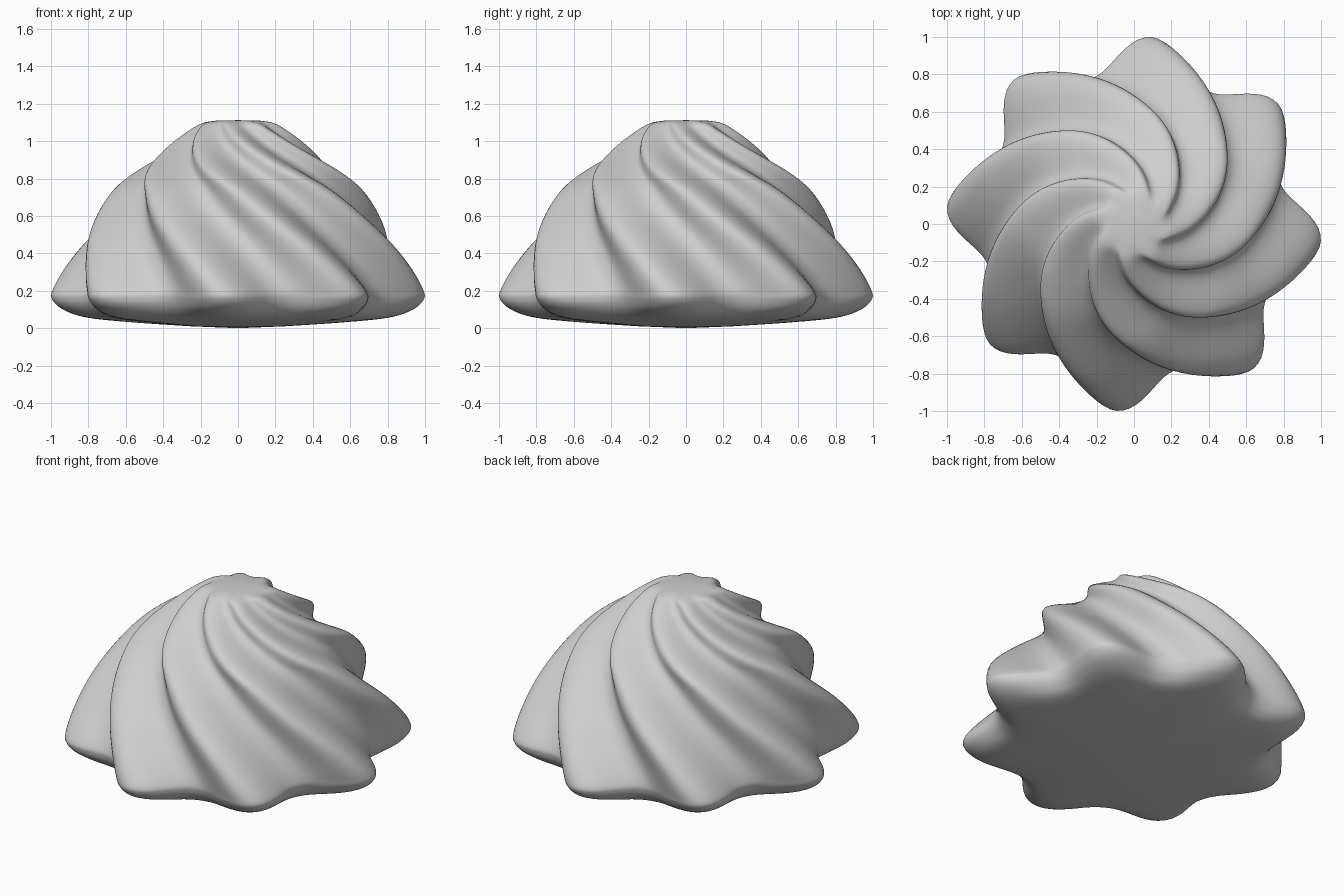
import bpy
import bmesh
from math import cos, sin, radians, pi

SIDES, STEPS, LOBES = 192, 8, 8

# remove the default cube
cube = bpy.data.objects.get("Cube")
if cube:
    bpy.data.objects.remove(cube, do_unlink=True)

# ridge profile from the base to the crown: radius, height, twist in degrees, groove depth
PROFILE = [
    (0.25, 0.01, 40, 0.0),
    (0.55, 0.03, 40, 0.05),
    (0.80, 0.055, 40, 0.12),
    (0.93, 0.095, 40, 0.17),
    (0.995, 0.15, 40, 0.19),
    (0.995, 0.21, 38.5, 0.19),
    (0.93, 0.35, 31, 0.19),
    (0.835, 0.51, 20, 0.19),
    (0.69, 0.71, 3, 0.19),
    (0.58, 0.82, -11, 0.20),
    (0.42, 0.94, -30, 0.21),
    (0.28, 1.045, -49, 0.20),
    (0.20, 1.095, -60, 0.15),
    (0.12, 1.11, -70, 0.05),
]


def spline(points, steps):
    """Smooth curve through all the points."""
    pts = [points[0]] + points + [points[-1]]
    out = []
    for a, b, c, d in zip(pts, pts[1:], pts[2:], pts[3:]):
        for i in range(steps):
            t = i / steps
            out.append([q + t / 2 * (r - p + t * (2 * p - 5 * q + 4 * r - s
                        + t * (3 * (q - r) + s - p)))
                        for p, q, r, s in zip(a, b, c, d)])
    return out + [list(points[-1])]


def star_ring(bm, radius, height, twist, depth):
    """One star-shaped section with narrow ridges and broad grooves."""
    ring = []
    for i in range(SIDES):
        a = 2 * pi * i / SIDES
        ridge = ((1 + cos(LOBES * a)) / 2) ** 1.2
        r = radius * (1 - depth * (1 - ridge))
        b = a + radians(twist)
        ring.append(bm.verts.new((r * cos(b), r * sin(b), height)))
    return ring


# twisted body, closed by a fan below and above
bm = bmesh.new()
rings = [star_ring(bm, *p) for p in spline(PROFILE, STEPS)]
for low, high in zip(rings, rings[1:]):
    for i in range(SIDES):
        j = (i + 1) % SIDES
        bm.faces.new((low[i], low[j], high[j], high[i]))
for ring, height in ((rings[0], 0.0), (rings[-1], 1.112)):
    centre = bm.verts.new((0, 0, height))
    for i in range(SIDES):
        bm.faces.new((ring[i], ring[(i + 1) % SIDES], centre))
bmesh.ops.recalc_face_normals(bm, faces=bm.faces)

mesh = bpy.data.meshes.new("swirl_body")
bm.to_mesh(mesh)
bm.free()
mesh.shade_smooth()
body = bpy.data.objects.new("swirl_body", mesh)
bpy.context.collection.objects.link(body)

# plain light grey
colour = (0.62, 0.62, 0.62, 1)
grey = bpy.data.materials.new("light_grey")
grey.use_nodes = True
grey.diffuse_color = colour
grey.node_tree.nodes["Principled BSDF"].inputs["Base Color"].default_value = colour
mesh.materials.append(grey)
